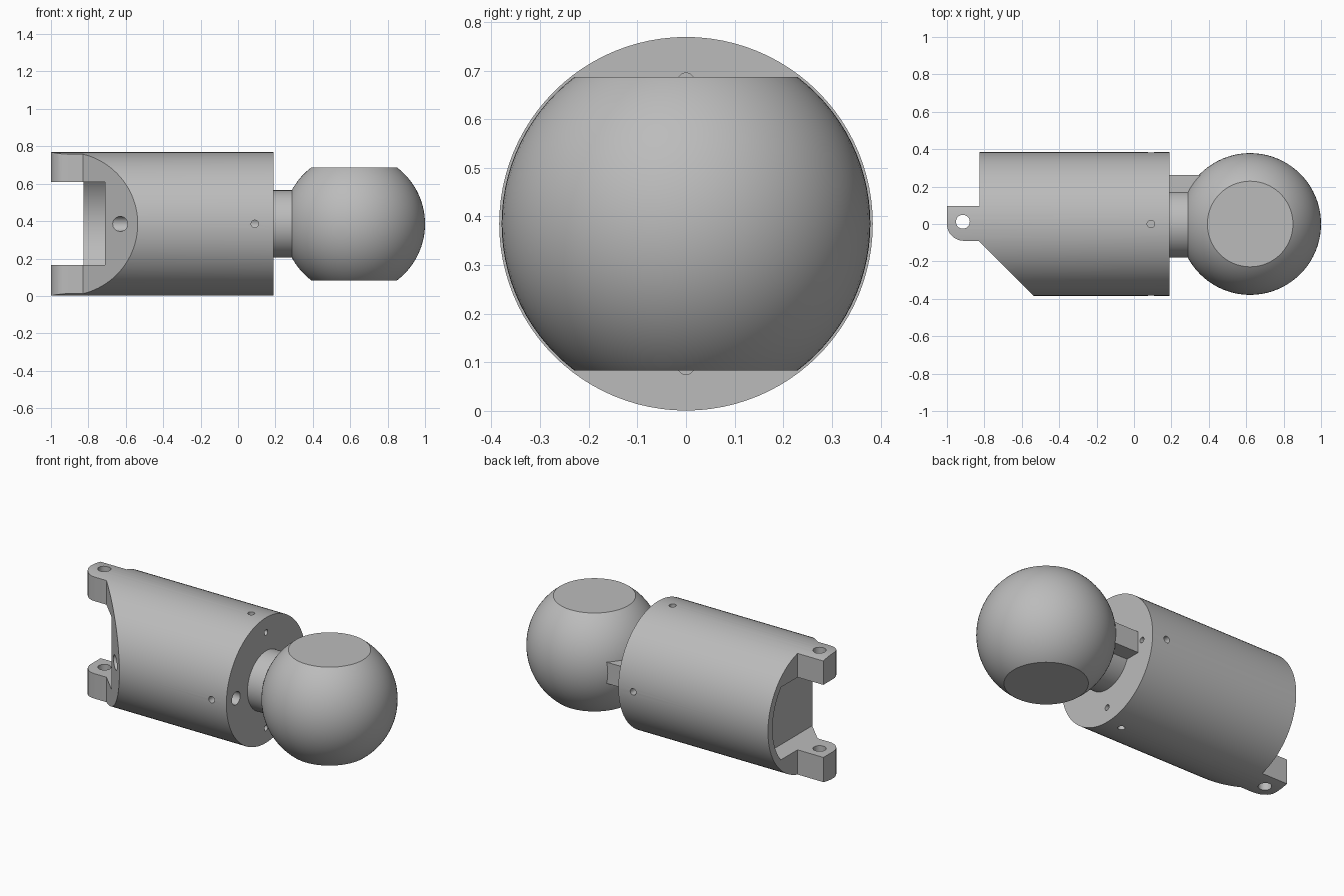
import bpy, bmesh, math
from mathutils import Vector

if "Cube" in bpy.data.objects:
    bpy.data.objects.remove(bpy.data.objects["Cube"], do_unlink=True)

AXIS = 0.385  # height of the long axis

grey = bpy.data.materials.new("plain_grey")
grey.use_nodes = True
grey.diffuse_color = (0.5, 0.5, 0.5, 1)
grey.node_tree.nodes["Principled BSDF"].inputs["Base Color"].default_value = (0.5, 0.5, 0.5, 1)


def finish(name, bm):
    bmesh.ops.recalc_face_normals(bm, faces=bm.faces)
    mesh = bpy.data.meshes.new(name)
    bm.to_mesh(mesh)
    bm.free()
    mesh.materials.append(grey)
    obj = bpy.data.objects.new(name, mesh)
    bpy.context.collection.objects.link(obj)
    return obj


def rod(name, start, end, radius, sides=32):
    a, b = Vector(start), Vector(end)
    bm = bmesh.new()
    bmesh.ops.create_cone(bm, cap_ends=True, segments=sides, radius1=radius,
                          radius2=radius, depth=(b - a).length)
    turn = (b - a).to_track_quat('Z', 'Y').to_matrix()
    bmesh.ops.rotate(bm, verts=bm.verts, matrix=turn)
    bmesh.ops.translate(bm, verts=bm.verts, vec=(a + b) / 2)
    return finish(name, bm)


def box(name, low, high):
    a, b = Vector(low), Vector(high)
    bm = bmesh.new()
    bmesh.ops.create_cube(bm, size=1)
    bmesh.ops.scale(bm, verts=bm.verts, vec=b - a)
    bmesh.ops.translate(bm, verts=bm.verts, vec=(a + b) / 2)
    return finish(name, bm)


def prism(name, outline, low, high):
    bm = bmesh.new()
    face = bm.faces.new([bm.verts.new((x, y, low)) for x, y in outline])
    side = bmesh.ops.extrude_face_region(bm, geom=[face])["geom"]
    bmesh.ops.translate(bm, vec=(0, 0, high - low),
                        verts=[v for v in side if isinstance(v, bmesh.types.BMVert)])
    return finish(name, bm)


def combine(obj, tool, operation):
    mod = obj.modifiers.new("cut", 'BOOLEAN')
    mod.operation, mod.object, mod.solver = operation, tool, 'EXACT'
    bpy.context.view_layer.update()
    evaluated = obj.evaluated_get(bpy.context.evaluated_depsgraph_get())
    mesh = bpy.data.meshes.new_from_object(evaluated)
    obj.modifiers.clear()
    obj.data = mesh
    bpy.data.objects.remove(tool, do_unlink=True)


def smooth(obj):
    bpy.ops.object.select_all(action='DESELECT')
    obj.select_set(True)
    bpy.context.view_layer.objects.active = obj
    bpy.ops.object.shade_smooth_by_angle(angle=math.radians(30))


# Body: round bar trimmed to a plan with a slanted front and a rounded lug
body = rod("body", (-1.1, 0, AXIS), (0.3, 0, AXIS), 0.384, 96)
corner = [(-0.91 - 0.09 * math.sin(t), -0.09 * math.cos(t))
          for t in [i * math.pi / 16 for i in range(9)]]
plan = [(-0.83, -0.09)] + corner + [(-1, 0.097), (-0.825, 0.097), (-0.825, 0.5),
                                    (0.19, 0.5), (0.19, -0.5), (-0.42, -0.5)]
combine(body, prism("plan_trim", plan, -0.2, 1), 'INTERSECT')

# Pocket between the lugs: round bore limited to a flat slab
pocket = rod("pocket", (-1.2, 0, AXIS), (-0.71, 0, AXIS), 0.34, 64)
combine(pocket, box("pocket_slab", (-1.5, -1, 0.165), (0, 1, 0.61)), 'INTERSECT')
combine(body, pocket, 'DIFFERENCE')

# Pin hole through both lugs, and long hole along the front side
combine(body, rod("pin_hole", (-0.915, 0.012, -0.2), (-0.915, 0.012, 1), 0.037), 'DIFFERENCE')
combine(body, rod("long_hole", (-1, -0.29, AXIS), (0.4, -0.29, AXIS), 0.04), 'DIFFERENCE')

# Radial screw holes on four sides, and end-face holes on three
for k in range(4):
    y, z = round(math.cos(k * math.pi / 2)), round(math.sin(k * math.pi / 2))
    combine(body, rod("screw_hole", (0.09, y * 0.26, AXIS + z * 0.26),
                      (0.09, y * 0.5, AXIS + z * 0.5), 0.02, 24), 'DIFFERENCE')
    if k != 2:
        combine(body, rod("end_hole", (0, y * 0.293, AXIS + z * 0.293),
                          (0.3, y * 0.293, AXIS + z * 0.293), 0.017, 24), 'DIFFERENCE')
smooth(body)

# Ball with flats above and below
bm = bmesh.new()
bmesh.ops.create_uvsphere(bm, u_segments=80, v_segments=48, radius=0.379)
bmesh.ops.translate(bm, verts=bm.verts, vec=(0.621, 0, AXIS))
for side in (1, -1):
    cut = bmesh.ops.bisect_plane(bm, geom=bm.verts[:] + bm.edges[:] + bm.faces[:],
                                 plane_co=(0, 0, AXIS + side * 0.302),
                                 plane_no=(0, 0, side), clear_outer=True)
    rim = [e for e in cut["geom_cut"] if isinstance(e, bmesh.types.BMEdge)]
    bmesh.ops.contextual_create(bm, geom=rim)
ball = finish("ball", bm)
smooth(ball)

# Neck and stop block joining the ball to the body
smooth(rod("neck", (0.18, 0, AXIS), (0.4, 0, AXIS), 0.18, 64))
box("stop_block", (0.18, 0.1, AXIS - 0.065), (0.45, 0.262, AXIS + 0.065))
